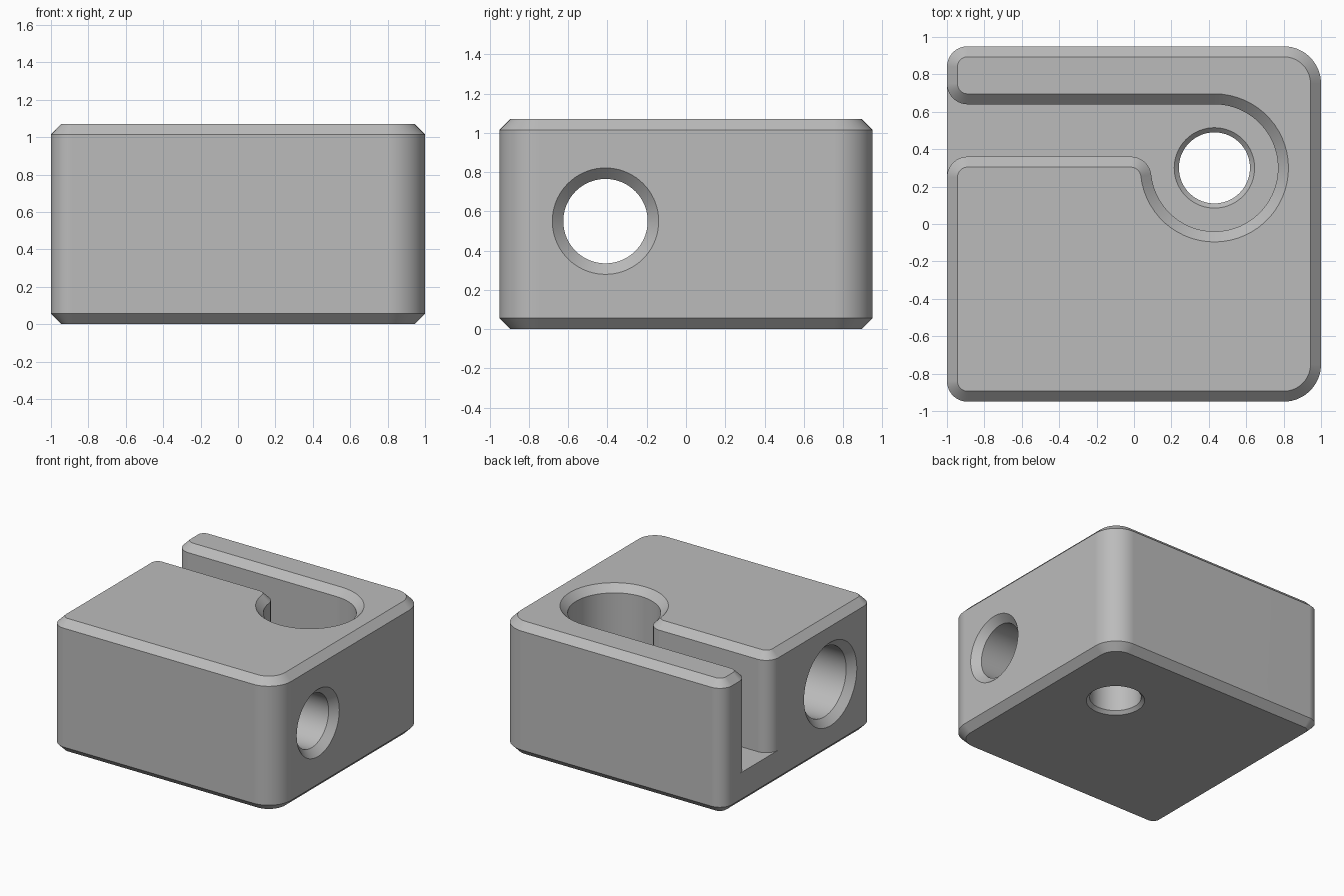
import bpy, bmesh
from math import sin, cos, radians, atan2, degrees, hypot, sqrt, pi
from mathutils import Matrix

if "Cube" in bpy.data.objects:
    bpy.data.objects.remove(bpy.data.objects["Cube"], do_unlink=True)

HX, HY, HEIGHT = 1.0, 0.95, 1.07
FLOOR, CHAMFER = 0.27, 0.056
SMALL, LARGE = 0.11, 0.2            # corner radii
SLOT_LOW, SLOT_HIGH = 0.36, 0.64
PX, PY, PR = 0.43, 0.30, 0.34       # round pocket

grey = bpy.data.materials.new("grey")
grey.use_nodes = True
colour = (0.5, 0.5, 0.5, 1)
grey.diffuse_color = colour
grey.node_tree.nodes["Principled BSDF"].inputs["Base Color"].default_value = colour


def outline(arcs, z, inset=0.0):
    """Points of a chain of arcs; clockwise arcs are concave."""
    points = []
    for cx, cy, r, start, end in arcs:
        radius = r - inset if end >= start else r + inset
        steps = int(abs(end - start) / 6 + 0.99)
        for i in range(steps + 1):
            a = radians(start + (end - start) * i / max(steps, 1))
            points.append((cx + radius * cos(a), cy + radius * sin(a), z))
    return points


def skin(bm, rings, cap_start=True, cap_end=True):
    """Join equal rings of points with quads and cap the ends."""
    loops = [[bm.verts.new(p) for p in ring] for ring in rings]
    for low, high in zip(loops, loops[1:]):
        for i in range(len(low)):
            j = (i + 1) % len(low)
            bm.faces.new((low[i], low[j], high[j], high[i]))
    if cap_start:
        bm.faces.new(loops[0][::-1])
    if cap_end:
        bm.faces.new(loops[-1])
    return loops


def finish(bm, name):
    bmesh.ops.remove_doubles(bm, verts=bm.verts, dist=0.0001)
    bmesh.ops.recalc_face_normals(bm, faces=bm.faces)
    mesh = bpy.data.meshes.new(name)
    bm.to_mesh(mesh)
    bm.free()
    mesh.materials.append(grey)
    obj = bpy.data.objects.new(name, mesh)
    bpy.context.collection.objects.link(obj)
    return obj


# Outer corners, and the slot edge from its back lip round the pocket to its front lip
corners = [(SMALL - HX, SMALL - HY, SMALL, 180, 270),
           (HX - LARGE, LARGE - HY, LARGE, 270, 360),
           (HX - LARGE, HY - LARGE, LARGE, 0, 90),
           (SMALL - HX, HY - SMALL, SMALL, 90, 180)]
neck_y = SLOT_LOW - SMALL
neck_x = PX - sqrt((PR + SMALL) ** 2 - (PY - neck_y) ** 2)
tangent = degrees(atan2(PY - neck_y, PX - neck_x))
slot = [(SMALL - HX, SLOT_HIGH + SMALL, SMALL, 180, 270),
        (PX, PY, PR, 90, tangent - 180),
        (neck_x, neck_y, SMALL, tangent, 90),
        (SMALL - HX, neck_y, SMALL, 90, 180)]
mouth = [(SMALL - HX, y, SMALL, 180, 180) for y in (SLOT_HIGH + SMALL, neck_y)]

# Block: solid base, slot floor, then slotted upper part
bm = bmesh.new()
base = corners + mouth
skin(bm, [outline(base, 0, CHAMFER), outline(base, CHAMFER), outline(base, FLOOR)],
     cap_end=False)
upper = corners + slot
loops = skin(bm, [outline(upper, FLOOR), outline(upper, HEIGHT - CHAMFER),
                  outline(upper, HEIGHT, CHAMFER)], cap_start=False)
bm.faces.new(loops[0][len(outline(corners, 0)):])
block = finish(bm, "slotted_block")


def drill(name, profile, matrix):
    """Cut a turned shape, given as (position, radius) pairs, out of the block."""
    cutter_bm = bmesh.new()
    n = 72
    skin(cutter_bm, [[(r * cos(2 * pi * i / n), r * sin(2 * pi * i / n), p)
                      for i in range(n)] for p, r in profile])
    cutter_bm.transform(matrix)
    cutter = finish(cutter_bm, name)
    cutter.hide_render = True
    mod = block.modifiers.new(name, 'BOOLEAN')
    mod.operation = 'DIFFERENCE'
    mod.solver = 'EXACT'
    mod.object = cutter
    bpy.context.view_layer.objects.active = block
    bpy.ops.object.modifier_apply(modifier=name)
    bpy.data.objects.remove(cutter, do_unlink=True)


# Stepped cross bore, wider from the slot side, with chamfered mouths
bore, wide, step, over = 0.215, 0.28, 0.5, 0.05
drill("cross_bore",
      [(-HX - over, wide + CHAMFER + over), (-HX + CHAMFER, wide), (step, wide),
       (step, bore), (HX - CHAMFER, bore), (HX + over, bore + CHAMFER + over)],
      Matrix.Translation((0, -0.41, 0.55)) @ Matrix.Rotation(pi / 2, 4, 'Y'))

# Hole through the pocket floor, lightly chamfered at both ends
hole, edge = 0.19, 0.025
drill("floor_hole",
      [(-over, hole + edge + over), (edge, hole), (FLOOR - edge, hole),
       (FLOOR + over, hole + edge + over)],
      Matrix.Translation((PX, PY, 0)))

# Smooth rounds, crisp chamfers
bpy.ops.object.select_all(action='DESELECT')
block.select_set(True)
bpy.context.view_layer.objects.active = block
bpy.ops.object.shade_smooth_by_angle(angle=radians(30))
weighted = block.modifiers.new("even_shading", 'WEIGHTED_NORMAL')
weighted.keep_sharp = True
